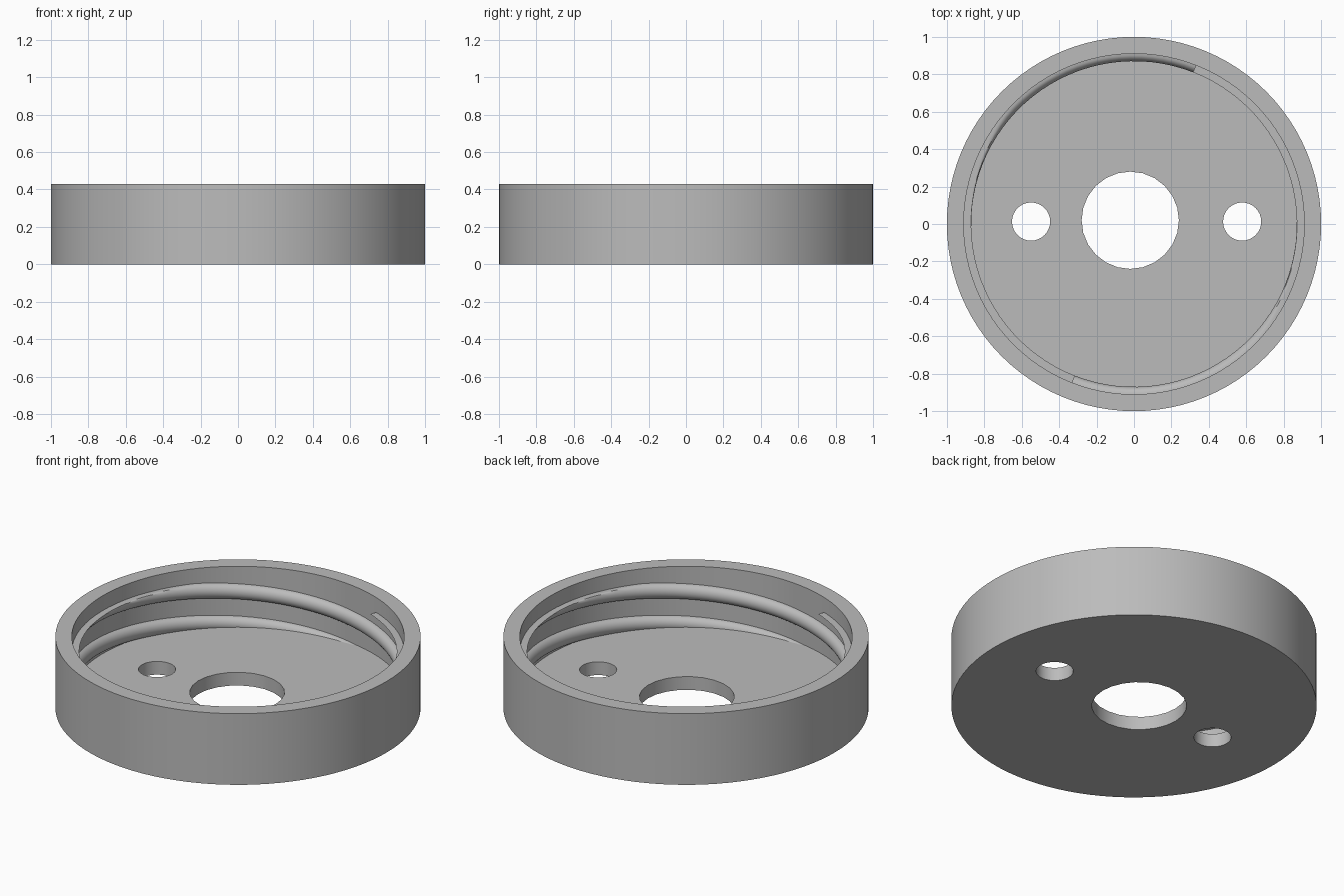
import bpy, bmesh, math

if "Cube" in bpy.data.objects:
    bpy.data.objects.remove(bpy.data.objects["Cube"], do_unlink=True)

HEIGHT, FLOOR, WALL, CREST = 0.43, 0.08, 0.91, 0.87
SEGMENTS = 96

grey = bpy.data.materials.new("light grey")
grey.use_nodes = True
colour = (0.5, 0.5, 0.5, 1)
grey.diffuse_color = colour
grey.node_tree.nodes["Principled BSDF"].inputs["Base Color"].default_value = colour


def make_object(name, bm):
    bmesh.ops.recalc_face_normals(bm, faces=bm.faces)
    mesh = bpy.data.meshes.new(name)
    bm.to_mesh(mesh)
    bm.free()
    mesh.materials.append(grey)
    obj = bpy.data.objects.new(name, mesh)
    bpy.context.collection.objects.link(obj)
    return obj


def activate(obj):
    bpy.ops.object.select_all(action="DESELECT")
    obj.select_set(True)
    bpy.context.view_layer.objects.active = obj


def cylinder(name, radius, x, y, bottom, top, segments):
    bm = bmesh.new()
    bmesh.ops.create_cone(bm, cap_ends=True, segments=segments,
                          radius1=radius, radius2=radius, depth=top - bottom)
    bmesh.ops.translate(bm, verts=bm.verts, vec=(x, y, (top + bottom) / 2))
    return make_object(name, bm)


# Cup with a recess, a centre hole and two side holes
lid = cylinder("lid_body", 1, 0, 0, 0, HEIGHT, SEGMENTS)
cutters = [
    cylinder("recess_cutter", WALL, 0, 0, FLOOR, 1, SEGMENTS),
    cylinder("centre_hole_cutter", 0.26, -0.02, 0.02, -1, 0.2, 24),
    cylinder("left_hole_cutter", 0.102, 0.578, 0.013, -1, 0.2, 32),
    cylinder("right_hole_cutter", 0.102, -0.55, 0.013, -1, 0.2, 32),
]
activate(lid)
for cutter in cutters:
    cutter.hide_render = True
    cut = lid.modifiers.new("cut", "BOOLEAN")
    cut.operation = "DIFFERENCE"
    cut.solver = "EXACT"
    cut.object = cutter
    bpy.ops.object.modifier_apply(modifier=cut.name)
    bpy.data.objects.remove(cutter, do_unlink=True)
bpy.ops.object.shade_smooth_by_angle(angle=math.radians(30))


# Rounded two-start screw thread, trimmed flat at its top and by the floor
def thread(name, start_angle):
    lead, half, top_limit, steps = 0.39, 0.045, 0.34, 12
    bm = bmesh.new()
    rows = []
    for i in range(-70, 34):
        turn = i / SEGMENTS
        angle = start_angle + turn * math.tau
        centre = 0.28 + lead * turn
        row = []
        for j in range(steps + 1):
            a = math.pi * (j / steps - 0.5)
            r = WALL - (WALL - CREST) * math.cos(a)
            if j in (0, steps):
                r += 0.005
            z = centre + half * math.sin(a)
            z = min(max(z, FLOOR - 0.02), top_limit)
            row.append(bm.verts.new((r * math.cos(angle), r * math.sin(angle), z)))
        rows.append(row)
    for low, high in zip(rows, rows[1:]):
        for j in range(steps):
            bm.faces.new((low[j], low[j + 1], high[j + 1], high[j]))
        bm.faces.new((low[steps], low[0], high[0], high[steps]))
    bm.faces.new(rows[0])
    bm.faces.new(rows[-1])
    bmesh.ops.remove_doubles(bm, verts=bm.verts, dist=0.0001)
    obj = make_object(name, bm)
    activate(obj)
    bpy.ops.object.shade_smooth_by_angle(angle=math.radians(35))


thread("first_thread", math.radians(125))
thread("second_thread", math.radians(305))
